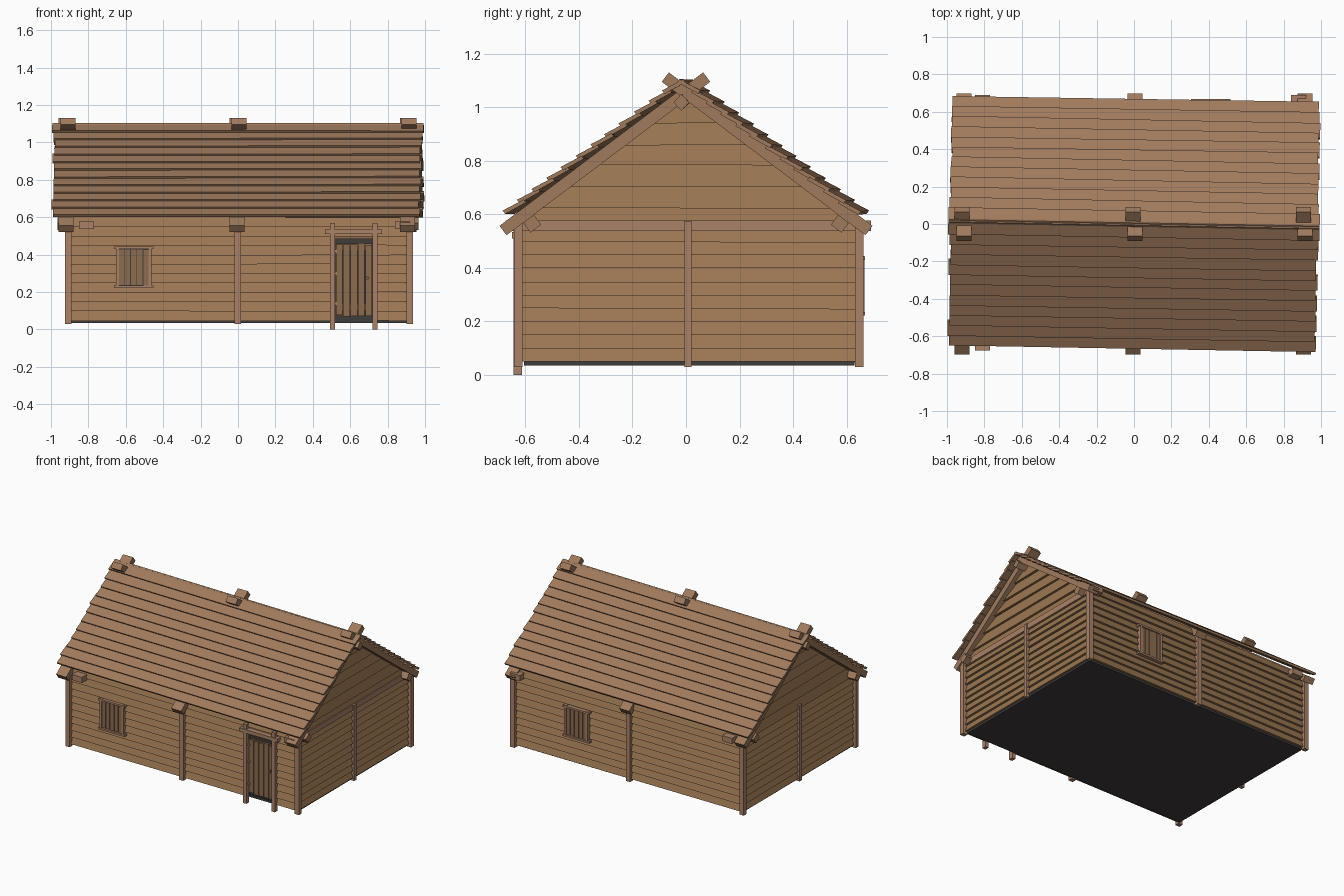
import bpy, bmesh, math, random
from mathutils import Vector, Matrix

if "Cube" in bpy.data.objects:
    bpy.data.objects.remove(bpy.data.objects["Cube"])

random.seed(4)


def material(name, rgb):
    m = bpy.data.materials.new(name)
    m.diffuse_color = (*rgb, 1)
    m.use_nodes = True
    m.node_tree.nodes["Principled BSDF"].inputs["Base Color"].default_value = m.diffuse_color
    return m


WALL = material("wall_wood", (0.33, 0.185, 0.085))
ROOF = material("roof_wood", (0.35, 0.195, 0.11))
POST = material("post_wood", (0.40, 0.225, 0.14))
DOOR = material("shutter_wood", (0.27, 0.15, 0.08))
DARK = material("dark_floor", (0.05, 0.045, 0.045))


def hull(name, pts, mat):
    """Convex block spanning the given corner points."""
    bm = bmesh.new()
    for p in pts:
        bm.verts.new(p)
    bmesh.ops.convex_hull(bm, input=bm.verts[:])
    bmesh.ops.dissolve_limit(bm, angle_limit=0.002, verts=bm.verts[:], edges=bm.edges[:])
    bmesh.ops.recalc_face_normals(bm, faces=bm.faces[:])
    me = bpy.data.meshes.new(name)
    bm.to_mesh(me)
    bm.free()
    me.materials.append(mat)
    ob = bpy.data.objects.new(name, me)
    bpy.context.collection.objects.link(ob)
    return ob


def box(name, x, y, z, mat):
    return hull(name, [(a, b, c) for a in x for b in y for c in z], mat)


def jit(s):
    return random.uniform(-s, s)


# Each wall maps (along, outward, height) to world space
SIDES = {
    "front": lambda a, o, z: (a, -0.605 - o, z),
    "back": lambda a, o, z: (a, 0.628 + o, z),
    "right": lambda a, o, z: (0.897 + o, a, z),
    "left": lambda a, o, z: (-0.887 - o, a, z),
}


def clapboard(side, bottom, top, z0, z1, name="siding"):
    """Tilted siding board, its lower edge standing proud of the board below."""
    f = SIDES[side]
    j = (jit(0.003), jit(0.003))
    pts = []
    for k in (0, 1):
        pts += [f(bottom[k], o, z0 + j[k]) for o in (0.006, 0.022)]
        pts += [f(top[k], o, z1 + j[k]) for o in (-0.012, 0.003)]
    hull(f"{side}_{name}", pts, WALL)


def block(side, name, a, o, z, mat):
    f = SIDES[side]
    return hull(name, [f(i, j, k) for i in a for j in o for k in z], mat)


# Floor slab
box("floor", (-0.895, 0.905), (-0.605, 0.63), (0.035, 0.052), DARK)

# Wall siding, with a gap for the door in the front wall
for i in range(11):
    z0 = 0.048 + i * 0.05
    z1 = min(z0 + 0.056, 0.60)
    spans = {
        "front": [(-0.89, 0.505), (0.73, 0.90)] if i < 9 else [(-0.89, 0.90)],
        "back": [(-0.89, 0.90)],
        "right": [(-0.612, 0.635)] if i < 10 else [],
        "left": [(-0.612, 0.635)] if i < 10 else [],
    }
    for side, runs in spans.items():
        for r in runs:
            clapboard(side, r, r, z0, z1)

# Gable boards, narrowing under the roof slope
levels = [0.548, 0.625, 0.705, 0.785, 0.86, 0.94, 1.055]
for side in ("right", "left"):
    for z0, z1 in zip(levels, levels[1:]):
        w0, w1 = [max(0.004, (1.06 - z) / 0.755) for z in (z0, z1)]
        w0 = min(w0, 0.62)
        clapboard(side, (-w0, w0), (-w1, w1), z0, z1 + 0.004, "gable_board")

# Corner and middle posts
for x in (-0.907, -0.002, 0.918):
    for y in (-0.627, 0.647):
        box("wall_post", (x - 0.017, x + 0.017), (y - 0.016, y + 0.016), (0.03, 0.565), POST)
for x in (-0.905, 0.915):
    box("side_post", (x - 0.014, x + 0.014), (-0.006, 0.02), (0.03, 0.575), POST)

# Tie beams poking through under the eaves
for x in (-0.81, 0.88):
    box("tie_beam", (x - 0.04, x + 0.04), (-0.675, 0.69), (0.537, 0.577), POST)

# Door frame
for x in (0.505, 0.732):
    block("front", "door_post", (x - 0.013, x + 0.013), (0.008, 0.04), (0, 0.57), POST)
block("front", "door_lintel", (0.465, 0.77), (0.0, 0.045), (0.51, 0.535), POST)
block("front", "door_recess", (0.505, 0.73), (-0.015, -0.005), (0.05, 0.52), DARK)
block("front", "door_header", (0.515, 0.72), (0.0, 0.01), (0.485, 0.515), DOOR)
# Door leaf
for i in range(5):
    x = 0.523 + i * 0.0395
    block("front", "door_plank", (x, x + 0.036), (0.003, 0.017), (0.075 + jit(0.005), 0.458 + jit(0.006)), DOOR)
for z in (0.1, 0.42):
    block("front", "door_brace", (0.523, 0.717), (-0.003, 0.006), (z, z + 0.04), DOOR)
for z in (0.13, 0.29, 0.41):
    block("front", "door_hinge", (0.516, 0.53), (0.01, 0.023), (z, z + 0.018), POST)
block("front", "door_handle", (0.688, 0.699), (0.017, 0.03), (0.267, 0.283), DOOR)

# Shuttered windows, front and back
for side, c in (("front", -0.557), ("back", 0.41)):
    block(side, "window_recess", (c - 0.08, c + 0.08), (0.0, 0.024), (0.23, 0.435), DARK)
    for i in range(5):
        a = c - 0.082 + i * 0.0333
        block(side, "shutter_plank", (a, a + 0.0295), (0.02, 0.032), (0.236 + jit(0.003), 0.427 + jit(0.003)), DOOR)
    for s in (-1, 1):
        a = c + s * 0.086
        block(side, "window_jamb", (a - 0.008, a + 0.008), (0.005, 0.038), (0.222, 0.445), POST)
    for z in (0.222, 0.43):
        block(side, "window_rail", (c - 0.105, c + 0.105), (0.005, 0.04), (z, z + 0.013), POST)

# Roof slope coordinates: d runs down from the ridge, n stands off the slope
CS, SN, PEAK = math.cos(math.radians(37)), math.sin(math.radians(37)), 1.082


def slope(s, x, d, n):
    return (x, s * (d * CS + n * SN), PEAK - d * SN + n * CS)


TWIST = Matrix.Rotation(math.radians(-1), 4, "Z")
ROWS, PITCH = 12, 0.068
for s in (-1, 1):
    # Overlapping roof boards, the whole covering turned slightly
    for i in range(ROWS):
        d0, d1 = i * PITCH - 0.02, (i + 1) * PITCH
        ends = (-0.982 + jit(0.006), 0.982 + jit(0.006)) if i else (-0.993, 0.993)
        pts = []
        for x in ends:
            j = jit(0.004)
            pts += [slope(s, x, d0 + j, n) for n in (0.0, 0.014)]
            pts += [slope(s, x, d1 + j, n) for n in (0.012, 0.028)]
        hull("roof_board", [TWIST @ Vector(p) for p in pts], ROOF)
    # Rafters crossing above the ridge
    for x in (-0.915, 0.0, 0.91):
        x += 0.005 * s
        hull("rafter", [slope(s, x + w, d, n) for w in (-0.04, 0.04)
                        for d in (-0.08, 0.872) for n in (-0.044, 0.0)], ROOF)
    # Eave purlins
    hull("eave_purlin", [slope(s, x, d, n) for x in (-0.965, 0.965)
                         for d in (0.745, 0.795) for n in (-0.09, -0.044)], ROOF)

# Ridge beam set on its corner
hull("ridge_beam", [TWIST @ Vector((x, y, z)) for x in (-0.985, 0.985)
                    for y, z in ((0, 0.987), (0.029, 1.018), (0, 1.05), (-0.029, 1.018))], ROOF)
